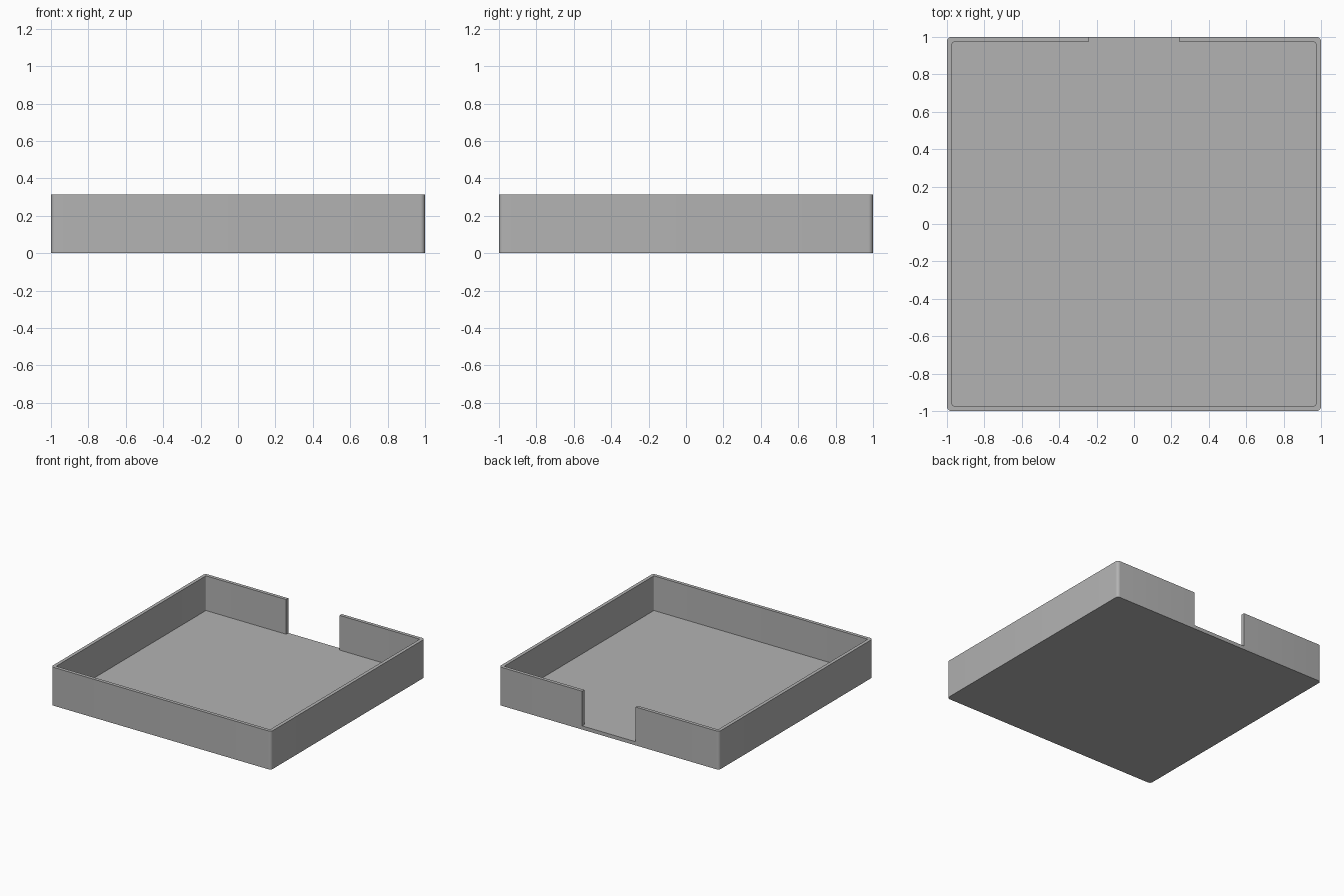
import bpy, bmesh, math

if "Cube" in bpy.data.objects:
    bpy.data.objects.remove(bpy.data.objects["Cube"])

HEIGHT, FLOOR, WALL, GAP = 0.315, 0.03, 0.028, 0.243


def rounded_square(half, radius, steps=6):
    """Counter-clockwise outline, starting at the back right corner."""
    pts = []
    c = half - radius
    for i, (sx, sy) in enumerate([(1, 1), (-1, 1), (-1, -1), (1, -1)]):
        for s in range(steps + 1):
            a = math.pi / 2 * (i + s / steps)
            pts.append((sx * c + radius * math.cos(a), sy * c + radius * math.sin(a)))
    return pts


def prism(name, outline, z0, z1):
    bm = bmesh.new()
    face = bm.faces.new([bm.verts.new((x, y, z0)) for x, y in outline])
    top = bmesh.ops.extrude_face_region(bm, geom=[face])["geom"]
    bmesh.ops.translate(bm, vec=(0, 0, z1 - z0),
                        verts=[v for v in top if isinstance(v, bmesh.types.BMVert)])
    bmesh.ops.recalc_face_normals(bm, faces=bm.faces)
    mesh = bpy.data.meshes.new(name)
    bm.to_mesh(mesh)
    bm.free()
    obj = bpy.data.objects.new(name, mesh)
    bpy.context.collection.objects.link(obj)
    return obj


# Solid block with rounded upright corners
tray = prism("tray", rounded_square(1.0, 0.025), 0, HEIGHT)
grey = bpy.data.materials.new("grey")
grey.diffuse_color = (0.45, 0.45, 0.45, 1)
grey.use_nodes = True
grey.node_tree.nodes["Principled BSDF"].inputs["Base Color"].default_value = grey.diffuse_color
tray.data.materials.append(grey)

# Pocket outline, with the opening through the back wall after the first corner
inner = rounded_square(1.0 - WALL, 0.008)
back = 1.0 - WALL
opening = [(GAP, back), (GAP, 1.1), (-GAP, 1.1), (-GAP, back)]
cutter = prism("pocket_cutter", inner[:7] + opening + inner[7:], FLOOR, HEIGHT + 0.1)
cutter.hide_render = True

# Hollow out the tray
mod = tray.modifiers.new("pocket", "BOOLEAN")
mod.operation, mod.solver, mod.object = "DIFFERENCE", "EXACT", cutter
bpy.context.view_layer.objects.active = tray
tray.select_set(True)
bpy.ops.object.modifier_apply(modifier=mod.name)
bpy.data.objects.remove(cutter)
bpy.ops.object.shade_smooth_by_angle(angle=math.radians(30))
